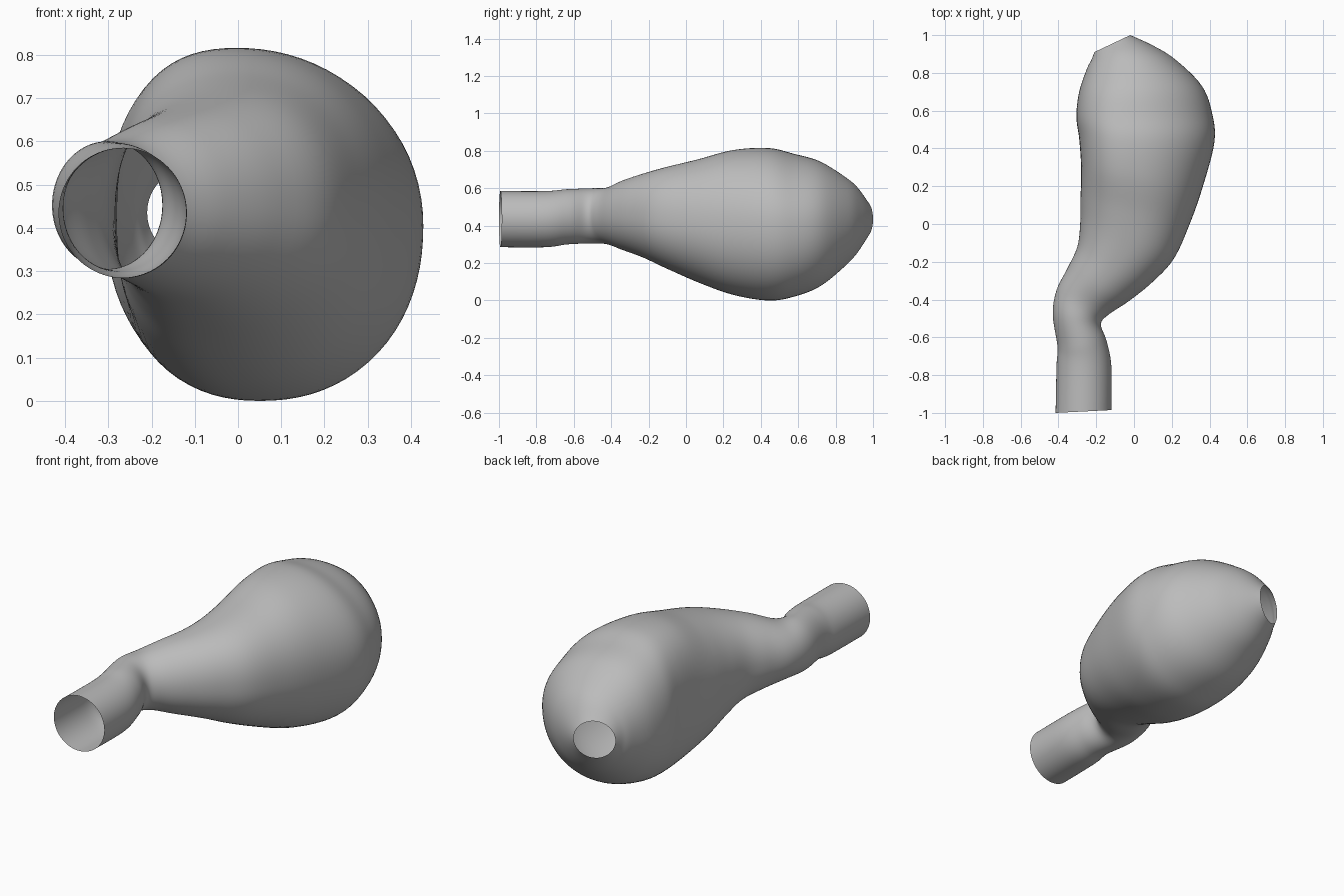
import bpy
import bmesh
import math
from mathutils import Vector

SIDES = 80      # points around each ring
STEPS = 6       # rings between neighbouring stations

default_cube = bpy.data.objects.get("Cube")
if default_cube:
    bpy.data.objects.remove(default_cube, do_unlink=True)


def make_material(name, colour):
    material = bpy.data.materials.new(name)
    material.use_nodes = True
    material.diffuse_color = colour
    for node in material.node_tree.nodes:
        if node.type == 'BSDF_PRINCIPLED':
            node.inputs["Base Color"].default_value = colour
            node.inputs["Roughness"].default_value = 0.6
    return material


def catmull_rom(a, b, c, d, t):
    """Smooth blend from b to c, applied value by value."""
    return [0.5 * (2 * q + (r - p) * t
                   + (2 * p - 5 * q + 4 * r - s) * t * t
                   + (3 * q - p - 3 * r + s) * t ** 3)
            for p, q, r, s in zip(a, b, c, d)]


def smooth_stations(stations):
    """Fill in extra rings along the tube."""
    last = len(stations) - 1
    result = []
    for i in range(last):
        before, after = stations[max(i - 1, 0)], stations[min(i + 2, last)]
        for k in range(STEPS):
            result.append(catmull_rom(before, stations[i], stations[i + 1],
                                      after, k / STEPS))
    result.append(list(stations[last]))
    return result


def add_ring(bm, station):
    """Tilted ring, fuller than an oval, whose crown and belly lean sideways."""
    right_x, right_y, left_x, left_y, low, high, crown, belly, swell = station
    right_side = Vector((right_x, right_y, 0))
    left_side = Vector((left_x, left_y, 0))
    centre = (right_side + left_side) / 2
    half_width = (left_side - right_side) / 2
    middle, half_height = (low + high) / 2, (high - low) / 2
    ring = []
    for i in range(SIDES):
        angle = math.tau * i / SIDES
        c, s = math.cos(angle), math.sin(angle)
        lean = crown if s > 0 else belly
        power = 2 + swell
        radius = (abs(c) ** power + abs(s) ** power) ** (-1 / power)
        point = centre + half_width * (radius * c - lean * s * s)
        point.z = middle + half_height * radius * s
        ring.append(bm.verts.new(point))
    return ring


def loft(name, stations, material):
    """Skin an open-ended tube over the rings."""
    bm = bmesh.new()
    rings = [add_ring(bm, station) for station in smooth_stations(stations)]
    for near, far in zip(rings, rings[1:]):
        for i in range(SIDES):
            j = (i + 1) % SIDES
            bm.faces.new((near[i], near[j], far[j], far[i]))
    # Point the surface outwards, judged by the widest face on the left side
    bm.normal_update()
    widest = max(bm.faces, key=lambda f: f.calc_center_median().x)
    if widest.normal.x < 0:
        bmesh.ops.reverse_faces(bm, faces=bm.faces[:])
    for face in bm.faces:
        face.smooth = True
    mesh = bpy.data.meshes.new(name)
    bm.to_mesh(mesh)
    bm.free()
    mesh.materials.append(material)
    obj = bpy.data.objects.new(name, mesh)
    bpy.context.collection.objects.link(obj)
    return obj


# Right side x, y; left side x, y; lowest z; highest z;
# lean of the crown; lean of the belly; swell
stations = [
    # straight pipe with an open mouth
    (-.415, -1, -.12, -.985, .285, .585, 0, 0, 0),
    (-.41, -.75, -.12, -.75, .285, .585, 0, 0, 0),
    (-.405, -.65, -.145, -.62, .3, .595, 0, 0, 0),
    # bent neck
    (-.43, -.48, -.175, -.53, .305, .6, 0, 0, 0),
    (-.41, -.35, -.135, -.48, .3, .605, 0, 0, .05),
    (-.35, -.23, -.03, -.41, .265, .645, 0, .05, .1),
    # swelling body
    (-.3, -.12, .095, -.31, .225, .68, 0, .1, .2),
    (-.285, 0, .21, -.185, .165, .715, 0, .15, .25),
    (-.283, .13, .295, 0, .095, .755, .05, .15, .25),
    (-.28, .3, .365, .2, .03, .805, .15, .1, .25),
    (-.29, .45, .425, .43, 0, .815, .2, .05, .2),
    (-.305, .57, .415, .58, .02, .785, .2, 0, .15),
    # rounded end closing to a small open hole
    (-.29, .7, .36, .73, .075, .745, .15, 0, .1),
    (-.25, .82, .22, .87, .18, .665, .05, 0, .05),
    (-.225, .87, .1, .945, .25, .61, 0, 0, 0),
    (-.21, .91, -.02, 1, .335, .535, 0, 0, 0),
]

grey = make_material("plain grey", (0.5, 0.5, 0.5, 1))
loft("hollow_bulb_tube", stations, grey)
